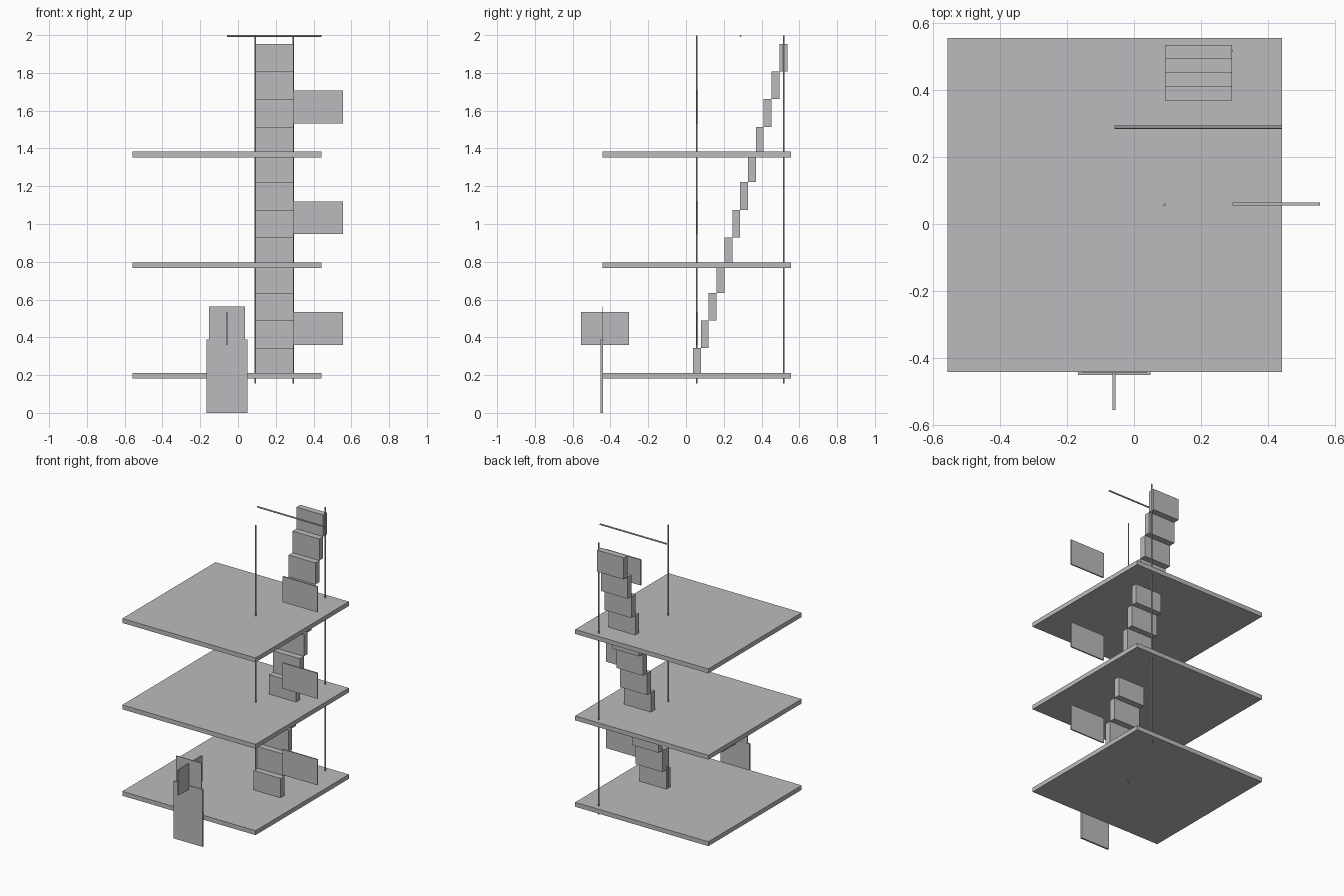
import bpy
from mathutils import Vector

cube = bpy.data.objects.get("Cube")
if cube:
    bpy.data.objects.remove(cube, do_unlink=True)

grey = bpy.data.materials.new("light grey")
grey.use_nodes = True
colour = (0.5, 0.5, 0.52, 1)
grey.diffuse_color = colour
grey.node_tree.nodes["Principled BSDF"].inputs["Base Color"].default_value = colour


def box(name, x, y, z):
    """Box from (low, high) ranges on each axis."""
    spans = (x, y, z)
    bpy.ops.mesh.primitive_cube_add(size=1, location=[(a + b) / 2 for a, b in spans])
    ob = bpy.context.object
    ob.name = name
    ob.scale = [b - a for a, b in spans]
    bpy.ops.object.transform_apply(location=False, rotation=False, scale=True)
    ob.data.materials.append(grey)
    return ob


def rod(name, start, end, radius):
    """Thin round rod between two points."""
    start, end = Vector(start), Vector(end)
    axis = end - start
    bpy.ops.mesh.primitive_cylinder_add(
        vertices=12, radius=radius, depth=axis.length, location=(start + end) / 2,
        rotation=axis.to_track_quat("Z", "Y").to_euler())
    ob = bpy.context.object
    ob.name = name
    ob.data.materials.append(grey)
    bpy.ops.object.shade_smooth_by_angle()
    return ob


# Three floors, each with a side panel
STOREY = 0.586
for i in range(3):
    lift = i * STOREY
    box(f"floor_{i + 1}", (-0.558, 0.442), (-0.443, 0.557), (0.181 + lift, 0.211 + lift))
    box(f"side_panel_{i + 1}", (0.295, 0.557), (0.055, 0.064), (0.36 + lift, 0.534 + lift))

# Staircase of stacked blocks
RISE, RUN = 0.1465, 0.0416
for i in range(12):
    y, z = 0.037 + i * RUN, 0.196 + i * RISE
    box(f"stair_{i + 1}", (0.092, 0.293), (y, y + RUN), (z, z + RISE))

# Upright poles and the top rail
rod("front_pole", (0.092, 0.058, 0.155), (0.092, 0.058, 1.997), 0.004)
rod("back_pole", (0.292, 0.518, 0.155), (0.292, 0.518, 1.997), 0.004)
rod("top_rail", (-0.058, 0.289, 1.995), (0.442, 0.289, 1.995), 0.005)

# Entrance door, the panel above it and the projecting sign
box("door", (-0.167, 0.05), (-0.452, -0.44), (0, 0.388))
box("door_top_panel", (-0.154, 0.038), (-0.446, -0.441), (0.378, 0.562))
box("projecting_sign", (-0.064, -0.055), (-0.557, -0.301), (0.36, 0.534))
